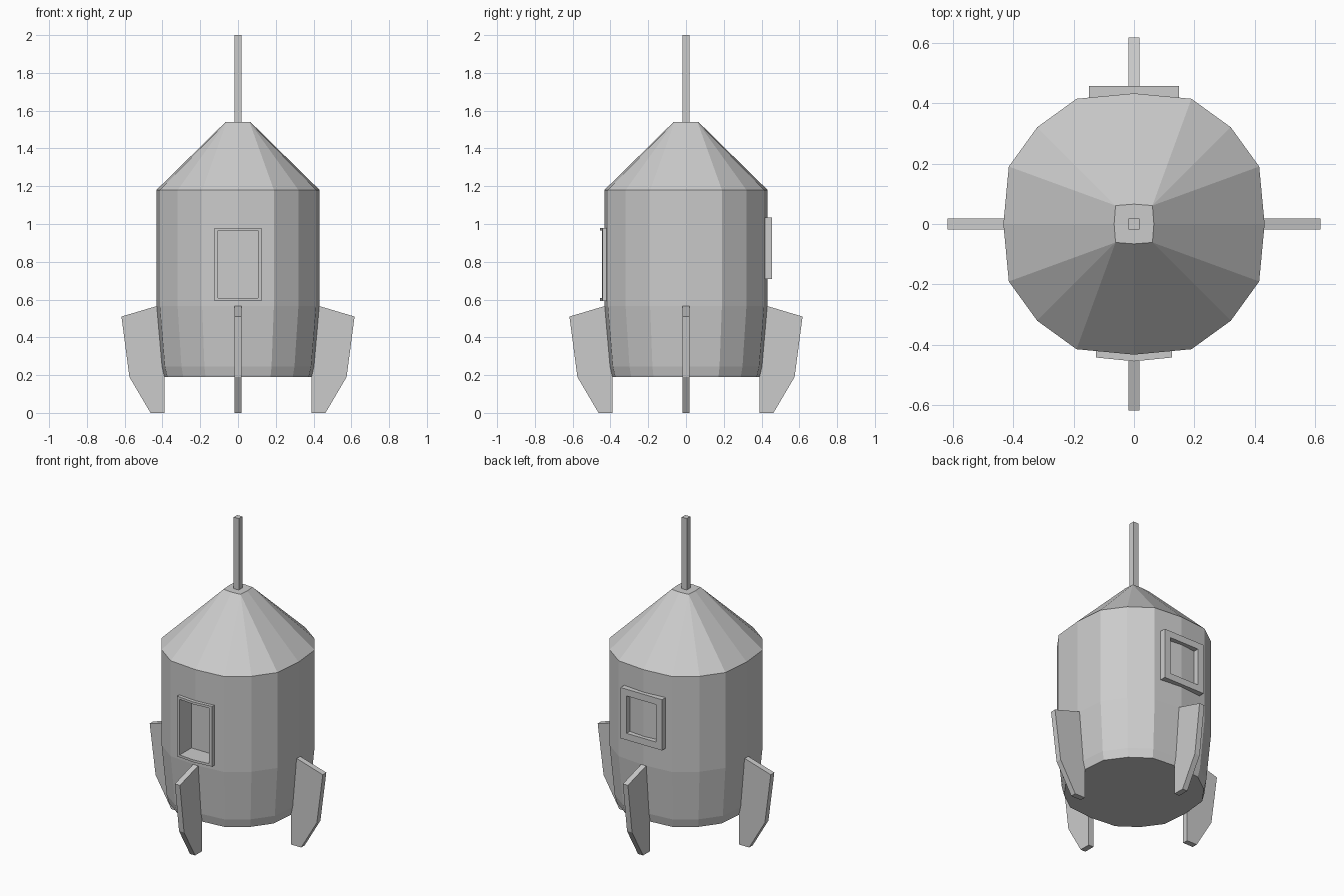
import bpy, bmesh, math
from mathutils import Matrix

if "Cube" in bpy.data.objects:
    bpy.data.objects.remove(bpy.data.objects["Cube"])


def finish(name, bm):
    bmesh.ops.remove_doubles(bm, verts=bm.verts, dist=1e-5)
    bmesh.ops.recalc_face_normals(bm, faces=bm.faces)
    me = bpy.data.meshes.new(name)
    bm.to_mesh(me)
    bm.free()
    ob = bpy.data.objects.new(name, me)
    bpy.context.collection.objects.link(ob)
    return ob


def box(name, lo, hi):
    bm = bmesh.new()
    bmesh.ops.create_cube(bm, size=1)
    for v in bm.verts:
        v.co = [lo[i] + (v.co[i] + 0.5) * (hi[i] - lo[i]) for i in range(3)]
    return finish(name, bm)


def loft(name, rings):
    bm = bmesh.new()
    loops = [[bm.verts.new(p) for p in r] for r in rings]
    n = len(loops[0])
    for a, b in zip(loops, loops[1:]):
        for i in range(n):
            j = (i + 1) % n
            bm.faces.new((a[i], a[j], b[j], b[i]))
    bm.faces.new(loops[0])
    bm.faces.new(loops[-1])
    return finish(name, bm)


def frame(name, w, z0, z1, bar_x, bar_z, side, y_out, y_in, slope):
    """Rectangular frame, creased along its middle by slope."""
    def outline(dx, dz, y):
        a, b, c = w - dx, z0 + dz, z1 - dz
        pts = [(-a, b), (0, b), (a, b), (a, c), (0, c), (-a, c)]
        return [bm.verts.new((x, side * (y - slope * abs(x)), z)) for x, z in pts]
    bm = bmesh.new()
    loops = [outline(0, 0, y_in), outline(0, 0, y_out),
             outline(bar_x, bar_z, y_out), outline(bar_x, bar_z, y_in)]
    for k in range(4):
        a, b = loops[k], loops[(k + 1) % 4]
        for i in range(6):
            j = (i + 1) % 6
            bm.faces.new((a[i], a[j], b[j], b[i]))
    return finish(name, bm)


# Sixteen-sided, slightly squared cross-section
quarter = [(0.432, 0), (0.414, 0.19), (0.32, 0.32), (0.19, 0.414)]
section = []
for q in range(4):
    for x, y in quarter:
        for _ in range(q):
            x, y = -y, x
        section.append((x, y))

# Hull with tapered base and cone nose closing to a small square
profile = [(0.19, 0.905), (0.245, 0.935), (0.565, 1), (1.18, 1)]
rings = [[(x * s, y * s, z) for x, y in section] for z, s in profile]
tip = []
for x, y in section:
    if min(abs(x), abs(y)) < 0.01:
        tip.append((x * 0.152, y * 0.152, 1.54))
    else:
        tip.append((math.copysign(0.061, x), math.copysign(0.061, y), 1.54))
hull = loft("hull", rings + [tip])

# Doorway recess
cutter = box("doorway_cutter", (-0.105, -0.6, 0.607), (0.105, -0.325, 0.966))
cutter.hide_render = True
cutter.hide_viewport = True
cut = hull.modifiers.new("doorway", 'BOOLEAN')
cut.operation = 'DIFFERENCE'
cut.solver = 'EXACT'
cut.object = cutter

# Door frame and rear window frame
frame("door_frame", 0.125, 0.592, 0.98, 0.02, 0.015, -1, 0.454, 0.425, 0.1)
frame("window_frame", 0.148, 0.708, 1.035, 0.043, 0.043, 1, 0.456, 0.412, 0)

# Antenna
box("antenna", (-0.018, -0.018, 1.53), (0.018, 0.018, 2.0))

# Four landing fins
fin = [(0.41, 0.565), (0.432, 0.565), (0.617, 0.51), (0.575, 0.19),
       (0.463, 0), (0.39, 0), (0.39, 0.19)]
for k, place in enumerate(("right", "back", "left", "front")):
    ob = loft(place + "_fin", [[(x, y, z) for x, z in fin] for y in (-0.018, 0.018)])
    ob.data.transform(Matrix.Rotation(k * math.pi / 2, 4, 'Z'))
